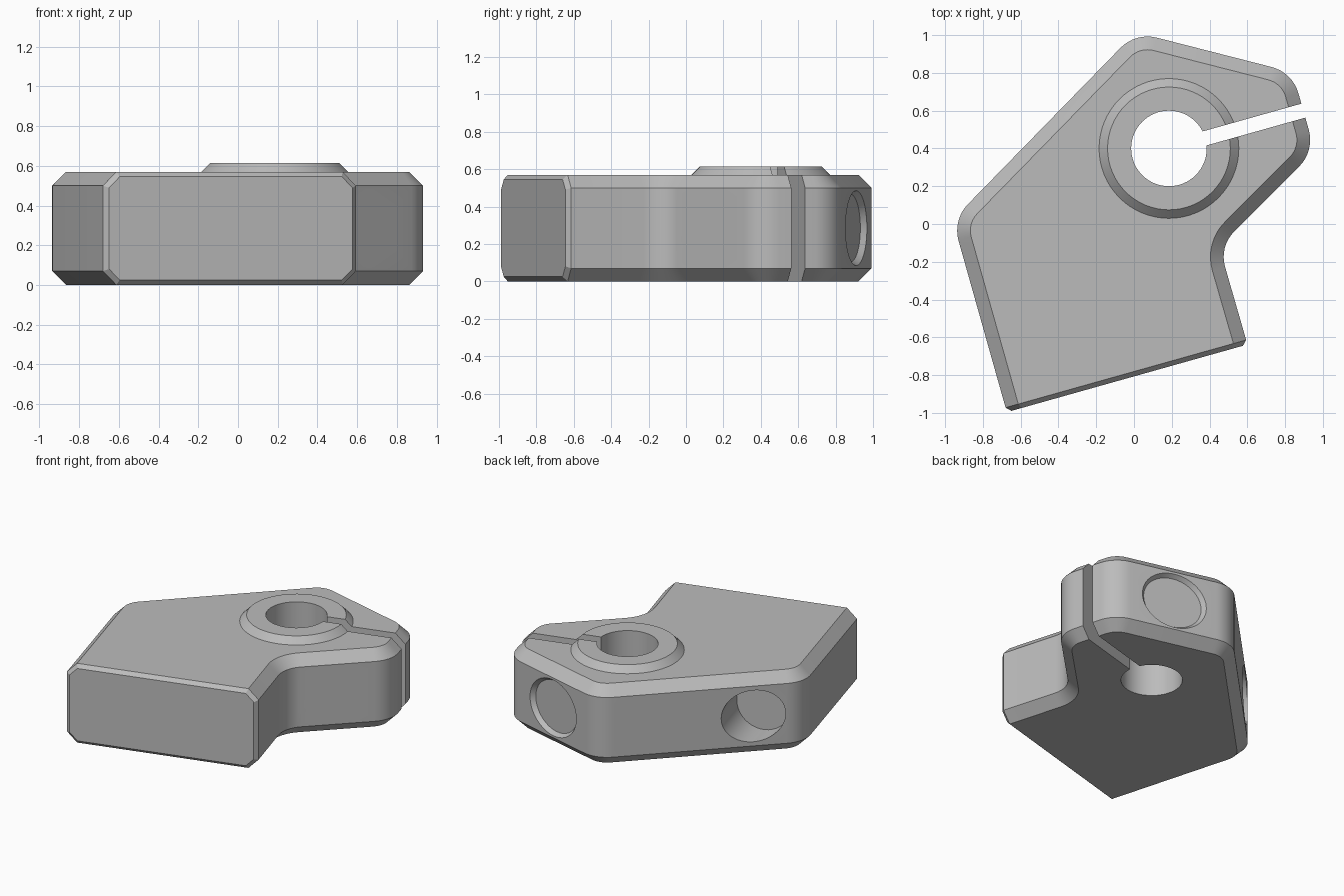
import bpy, bmesh, math
from mathutils import Vector, Matrix

if "Cube" in bpy.data.objects:
    bpy.data.objects.remove(bpy.data.objects["Cube"])

TILT = math.radians(15.7)


def heading(degrees):
    a = TILT + math.radians(degrees)
    return Vector((math.cos(a), math.sin(a), 0))


U, V, UP = heading(0), heading(90), Vector((0, 0, 1))
HEIGHT, CHAMFER, STEPS = 0.57, 0.07, 8

# Body corners, counter-clockwise, with fillet radius (front edge overshoots, trimmed later)
FRONT_L, FRONT_R = Vector((-0.673, -0.996, 0)), Vector((0.603, -0.638, 0))
CORNERS = [
    (FRONT_L - 0.3 * V, 0), (FRONT_R - 0.3 * V, 0),
    (Vector((0.451, -0.119, 0)), 0.19), (Vector((0.957, 0.387, 0)), 0.2),
    (Vector((0.839, 0.803, 0)), 0.2), (Vector((0.009, 1.015, 0)), 0.2),
    (Vector((-0.960, 0.022, 0)), 0.2),
]
BORE = Vector((0.185, 0.40, 0))


def outline(inset):
    """Rounded outline moved inward by inset."""
    pts = []
    n = len(CORNERS)
    for i, (p, r) in enumerate(CORNERS):
        d1 = (p - CORNERS[i - 1][0]).normalized()
        d2 = (CORNERS[(i + 1) % n][0] - p).normalized()
        n1, n2 = UP.cross(d1), UP.cross(d2)
        bis = (n1 + n2) / (1 + n1.dot(n2))
        q = p + bis * inset
        if not r:
            pts.append(q)
            continue
        side = 1 if d1.cross(d2).z > 0 else -1
        rr = r - side * inset
        centre = q + bis * rr * side
        for k in range(STEPS + 1):
            arm = n1.lerp(n2, 0).normalized()
            ang = d1.angle(d2) * side * k / STEPS
            pts.append(centre - side * rr * (Matrix.Rotation(ang, 3, 'Z') @ arm))
    return pts


def make_object(name, bm):
    bmesh.ops.recalc_face_normals(bm, faces=bm.faces)
    mesh = bpy.data.meshes.new(name)
    bm.to_mesh(mesh)
    bm.free()
    ob = bpy.data.objects.new(name, mesh)
    bpy.context.collection.objects.link(ob)
    return ob


def rod(name, base, axis, start, end, r1, r2=None, sides=64, up=UP, stretch=1):
    """Cylinder, cone or prism along an axis from a base point."""
    bm = bmesh.new()
    bmesh.ops.create_cone(bm, cap_ends=True, segments=sides, radius1=r1,
                          radius2=r1 if r2 is None else r2, depth=end - start)
    x = up.cross(axis)
    rot = Matrix((x * stretch, up, axis)).transposed().to_4x4()
    mid = base + axis * (start + end) / 2
    bm.transform(Matrix.Translation(mid) @ rot)
    return make_object(name, bm)


# Clamp body: lofted rounded outline with chamfered rims
bm = bmesh.new()
rings = []
for z, inset in ((0, CHAMFER), (CHAMFER, 0), (HEIGHT - CHAMFER, 0), (HEIGHT, CHAMFER)):
    rings.append([bm.verts.new(p + UP * z) for p in outline(inset)])
for lo, hi in zip(rings, rings[1:]):
    for i in range(len(lo)):
        bm.faces.new((lo[i - 1], lo[i], hi[i], hi[i - 1]))
bm.faces.new(rings[0][::-1])
bm.faces.new(rings[-1])

# Flat front end with a fine bevel around it
cut = bmesh.ops.bisect_plane(bm, geom=bm.verts[:] + bm.edges[:] + bm.faces[:],
                             plane_co=FRONT_L, plane_no=-V, clear_outer=True)
rim = [e for e in cut["geom_cut"] if isinstance(e, bmesh.types.BMEdge)]
bmesh.ops.contextual_create(bm, geom=rim)
bmesh.ops.recalc_face_normals(bm, faces=bm.faces)
bmesh.ops.bevel(bm, geom=rim, offset=0.025, segments=1, affect='EDGES')
body = make_object("clamp_body", bm)

# Raised collar around the bore
Y = Vector((0, 1, 0))
collar = rod("collar", BORE, UP, 0.56, 0.615, 0.38, 0.325, up=Y)

# Main bore and clamping slot
cutters = [rod("main_bore", BORE, UP, -0.2, 1, 0.2, up=Y)]
bm = bmesh.new()
bmesh.ops.create_cube(bm, size=1)
bm.transform(Matrix.Translation(BORE + U * 0.55) @ Matrix.Rotation(TILT, 4, 'Z')
             @ Matrix.Diagonal((1.1, 0.077, 3, 1)))
cutters.append(make_object("slot", bm))

# Bolt holes with counterbores and countersunk mouths: mouth, normal, hole, bore, depth, reach
MID = UP * 0.285
for mouth, normal, hole, bore, depth, reach in (
        (Vector((-0.722, 0.265, 0)), heading(120), 0.107, 0.185, 0.20, 1.6),
        (Vector((-0.282, 0.717, 0)), heading(120), 0.130, 0.230, 0.24, 1.9),
        (Vector((0.420, 0.910, 0)), heading(60), 0.107, 0.180, 0.20, 0.95)):
    base = mouth + MID
    cutters += [
        rod("bolt_hole", base, -V, -0.1, reach, hole),
        rod("counterbore", base, -V, -0.3, depth, bore),
        rod("countersink", base, normal, -0.03, 0.06, bore, bore + 0.06,
            stretch=1 / math.cos(math.radians(30))),
    ]

# Hexagonal nut pocket
cutters.append(rod("nut_pocket", Vector((0.655, 0.085, 0)) + MID, V, -0.3, 0.18, 0.195, sides=6))


# Join the collar, cut the holes and bake the result
def boolean(tool, operation):
    mod = body.modifiers.new(tool.name, 'BOOLEAN')
    mod.object, mod.operation, mod.solver = tool, operation, 'EXACT'
    tool.hide_render = True


boolean(collar, 'UNION')
for c in cutters:
    boolean(c, 'DIFFERENCE')
deps = bpy.context.evaluated_depsgraph_get()
baked = bpy.data.meshes.new_from_object(body.evaluated_get(deps))
body.modifiers.clear()
body.data = baked
for tool in [collar] + cutters:
    bpy.data.objects.remove(tool)

# Grey metal
grey = bpy.data.materials.new("grey_metal")
grey.use_nodes = True
colour = (0.5, 0.5, 0.5, 1)
grey.diffuse_color = colour
grey.node_tree.nodes["Principled BSDF"].inputs["Base Color"].default_value = colour
body.data.materials.clear()
body.data.materials.append(grey)

bpy.context.view_layer.objects.active = body
body.select_set(True)
bpy.ops.object.shade_smooth_by_angle(angle=math.radians(20))
